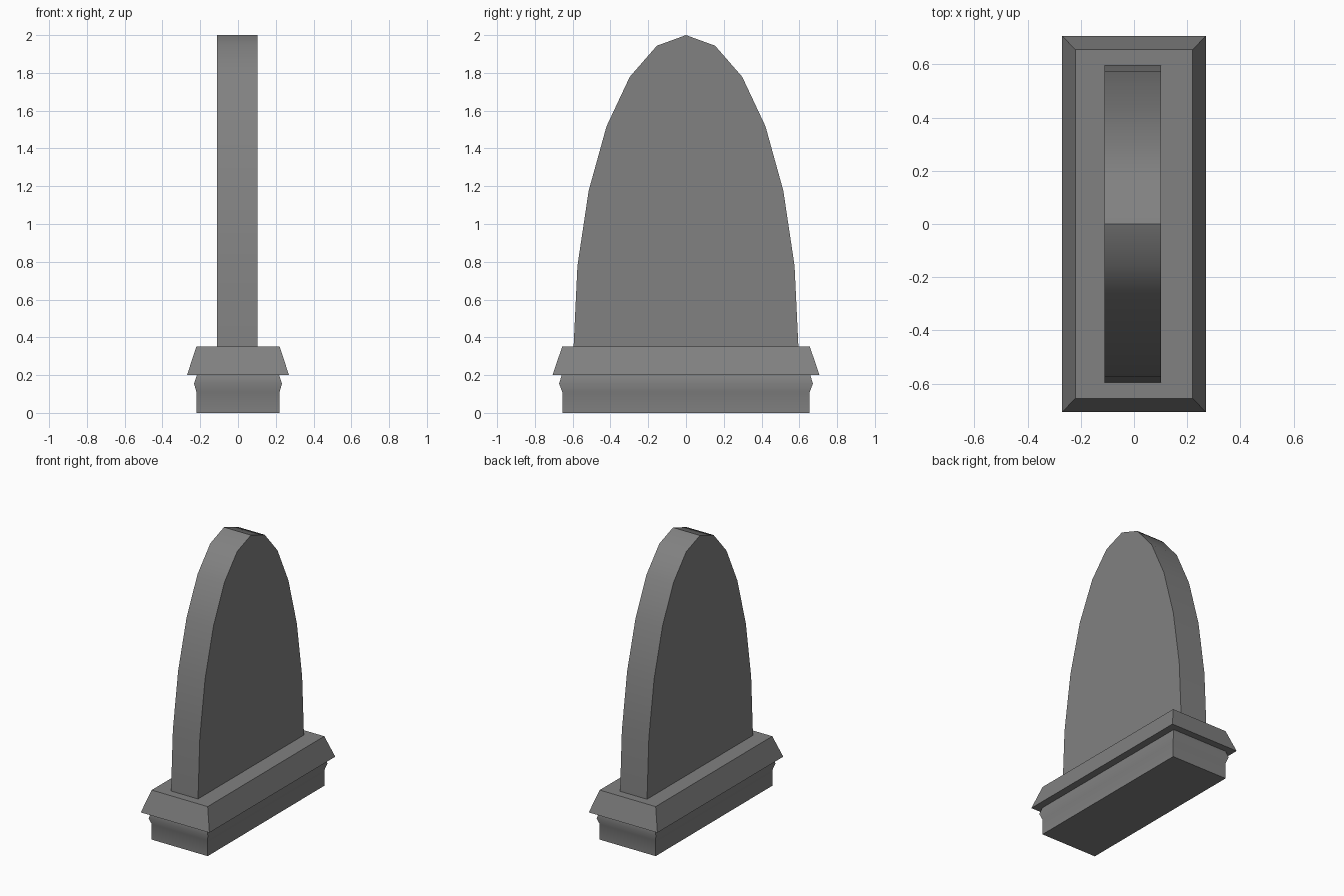
import bpy, bmesh, math

cube = bpy.data.objects.get("Cube")
if cube:
    bpy.data.objects.remove(cube, do_unlink=True)

stone = bpy.data.materials.new("grey stone")
stone.use_nodes = True
grey = (0.22, 0.22, 0.22, 1)
stone.diffuse_color = grey
bsdf = stone.node_tree.nodes["Principled BSDF"]
bsdf.inputs["Base Color"].default_value = grey
bsdf.inputs["Roughness"].default_value = 0.9


def loft(name, rings):
    """Skin a stack of matching closed rings and cap both ends."""
    bm = bmesh.new()
    loops = [[bm.verts.new(p) for p in ring] for ring in rings]
    for a, b in zip(loops, loops[1:]):
        for i in range(len(a)):
            j = (i + 1) % len(a)
            bm.faces.new((a[i], a[j], b[j], b[i]))
    bm.faces.new(loops[0][::-1])
    bm.faces.new(loops[-1])
    bmesh.ops.recalc_face_normals(bm, faces=bm.faces)
    mesh = bpy.data.meshes.new(name)
    bm.to_mesh(mesh)
    bm.free()
    mesh.materials.append(stone)
    obj = bpy.data.objects.new(name, mesh)
    bpy.context.collection.objects.link(obj)
    bpy.ops.object.select_all(action="DESELECT")
    obj.select_set(True)
    bpy.context.view_layer.objects.active = obj
    bpy.ops.object.shade_smooth_by_angle(angle=math.radians(40))
    return obj


def rectangle(hx, hy, z):
    return [(-hx, -hy, z), (hx, -hy, z), (hx, hy, z), (-hx, hy, z)]


# Lower plinth with a small moulding under the cap
loft("plinth", [rectangle(*r) for r in (
    (0.22, 0.655, 0), (0.22, 0.655, 0.11), (0.233, 0.672, 0.155), (0.218, 0.658, 0.2))])

# Overhanging sloped cap
loft("plinth_cap", [rectangle(0.27, 0.707, 0.2), rectangle(0.22, 0.655, 0.352)])

# Upright slab: half an ellipse in twelve steps
SEGMENTS = 12
arch = [(0.595 * math.cos(math.pi * i / SEGMENTS),
         0.352 + 1.648 * math.sin(math.pi * i / SEGMENTS)) for i in range(SEGMENTS + 1)]
loft("headstone_slab", [[(x, y, z) for y, z in arch] for x in (-0.11, 0.102)])
